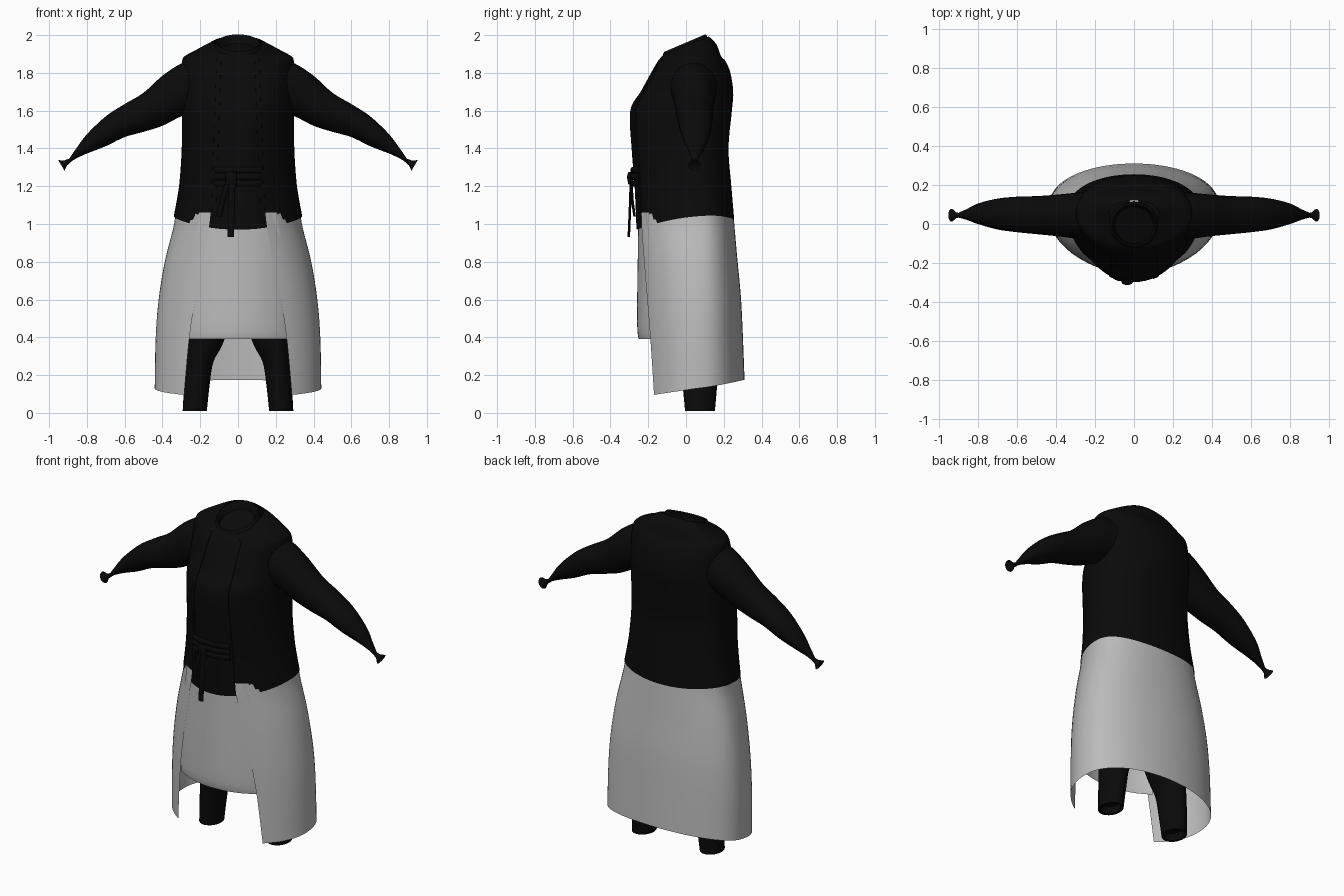
import bpy, bmesh, math
from mathutils import Vector

cube = bpy.data.objects.get("Cube")
if cube:
    bpy.data.objects.remove(cube)


def material(name, value):
    m = bpy.data.materials.new(name)
    m.use_nodes = True
    col = (value, value, value, 1)
    m.diffuse_color = col
    bsdf = next(n for n in m.node_tree.nodes if n.type == 'BSDF_PRINCIPLED')
    bsdf.inputs["Base Color"].default_value = col
    bsdf.inputs["Roughness"].default_value = 0.9
    return m


BLACK = material("black cloth", 0.003)
GREY = material("light grey cloth", 0.5)


def smooth_rows(rows, n=5):
    """Catmull-Rom interpolation between profile rows."""
    out = []
    for i in range(len(rows) - 1):
        p = [rows[max(0, min(len(rows) - 1, i + d))] for d in (-1, 0, 1, 2)]
        for s in range(n):
            t = s / n
            out.append([0.5 * (2 * b + (c - a) * t + (2*a - 5*b + 4*c - d) * t*t
                               + (3*b - a - 3*c + d) * t**3) for a, b, c, d in zip(*p)])
    return out + [list(rows[-1])]


def loft(name, rings, mat, closed=True, caps=()):
    """Skin a list of point rings; caps lists the ring indices to fill."""
    bm = bmesh.new()
    vs = [[bm.verts.new(p) for p in r] for r in rings]
    n = len(vs[0])
    for a, b in zip(vs, vs[1:]):
        for i in range(n if closed else n - 1):
            j = (i + 1) % n
            bm.faces.new((a[i], a[j], b[j], b[i]))
    for c in caps:
        bm.faces.new(vs[c])
    bmesh.ops.recalc_face_normals(bm, faces=bm.faces)
    me = bpy.data.meshes.new(name)
    bm.to_mesh(me)
    bm.free()
    me.materials.append(mat)
    ob = bpy.data.objects.new(name, me)
    bpy.context.collection.objects.link(ob)
    bpy.ops.object.select_all(action='DESELECT')
    ob.select_set(True)
    bpy.context.view_layer.objects.active = ob
    bpy.ops.object.shade_smooth_by_angle(angle=math.radians(40))
    return ob


def section(rx, yf, yb, cy, t, back=0.8):
    """Body cross-section: t = 0 is the front, squarer at the back."""
    c = math.cos(t)
    y = cy + (yf - cy) * c if c > 0 else cy + (yb - cy) * abs(c) ** back
    return rx * math.sin(t), y


def turn(n):
    return [2 * math.pi * i / n for i in range(n)]


# Torso: height, half width, front, back, tilt of the ring
torso = smooth_rows([
    (1.0, .34, -.262, .255, 0), (1.2, .312, -.272, .24, 0), (1.4, .298, -.288, .225, 0),
    (1.6, .297, -.295, .243, 0), (1.7, .297, -.24, .25, 0), (1.8, .297, -.185, .235, 0),
    (1.86, .296, -.15, .21, 0), (1.89, .28, -.125, .185, 0),
    (1.92, .2, -.12, .16, .2), (1.945, .125, -.12, .12, .4)])


def torso_ring(row):
    z, rx, yf, yb, k = row
    ring = []
    for t in turn(64):
        x, y = section(rx, yf, yb, .05, t)
        c = math.cos(t)
        hem = (.04 - .0275 * c - .0425 * c * c) * max(0, (1.2 - z) / .2)
        ring.append((x, y, z + k * y + hem))
    return ring


loft("torso", [torso_ring(r) for r in torso], BLACK)


def front_y(x, z):
    """Front surface of the torso at a given spot."""
    for a, b in zip(torso, torso[1:]):
        if a[0] <= z <= b[0]:
            f = (z - a[0]) / (b[0] - a[0])
            rx, yf = (a[i] + (b[i] - a[i]) * f for i in (1, 2))
            return .05 + (yf - .05) * math.sqrt(max(0, 1 - (x / rx) ** 2))
    return torso[0][2]


# Slanted collar band with a sunken neck opening
collar = [(.128, -.03), (.12, 0), (.112, .008), (.104, 0), (.098, -.035)]
loft("collar", [[(r * math.sin(t), -.006 - r * .96 * math.cos(t), 1.95 + dz - r * .41 * math.cos(t))
                 for t in turn(40)] for r, dz in collar], BLACK, caps=[-1])

# Outer skirt, open at the front: height, half width, front, back, opening half width
skirt = smooth_rows([
    (1.06, .33, -.268, .25, .145), (.98, .343, -.27, .257, .155), (.8, .388, -.262, .272, .19),
    (.6, .42, -.255, .29, .23), (.4, .436, -.248, .3, .26), (.13, .441, -.24, .31, .285)])
rings = []
for z, rx, yf, yb, gap in skirt:
    a = math.asin(gap / rx)
    ring = []
    for i in range(57):
        t = a + (2 * math.pi - 2 * a) * i / 56
        x, y = section(rx, yf, yb, .06, t)
        drop = .045 * math.cos(t) * min(1, (1.06 - z) / .9)
        ring.append((x, y, z - drop))
    rings.append(ring)
loft("outer_skirt", rings, GREY, closed=False)

# Front apron panel: height, half width, front
apron = smooth_rows([(1.06, .2, -.252), (.9, .23, -.254), (.65, .27, -.258),
                     (.45, .272, -.258), (.39, .27, -.25)])
loft("apron_panel", [[(w * u / 10, .05 + (yf - .05) * math.sqrt(1 - (w * u / 10 / .38) ** 2), z)
                      for u in range(-10, 11)] for z, w, yf in apron], GREY, closed=False)

# Sleeve: x, top, bottom, front, back.  Leg: height, inner, outer, front, back
sleeve = smooth_rows([
    (.24, 1.86, 1.58, -.085, .165), (.3, 1.85, 1.57, -.075, .16), (.4, 1.785, 1.52, -.062, .15),
    (.5, 1.695, 1.488, -.052, .143), (.6, 1.635, 1.46, -.042, .14), (.7, 1.57, 1.412, -.028, .13),
    (.8, 1.475, 1.373, .0, .105), (.86, 1.395, 1.345, .022, .075), (.9, 1.337, 1.318, .033, .058)])
leg = smooth_rows([
    (.01, .165, .293, -.005, .153), (.15, .15, .285, -.018, .165), (.27, .13, .278, -.03, .172),
    (.38, .075, .275, -.05, .18), (.6, .01, .268, -.08, .18), (1.0, .0, .26, -.1, .18)])
axis = Vector((.86, 0, -.51))
up = Vector((.51, 0, .86))
for side, s in (("left", 1), ("right", -1)):
    loft(side + "_sleeve", [[(s * x, (f + b) / 2 + (b - f) / 2 * math.cos(t),
                              (zt + zb) / 2 + (zt - zb) / 2 * math.sin(t)) for t in turn(28)]
                            for x, zt, zb, f, b in sleeve], BLACK, caps=[0, -1])
    # Flared cuff at the wrist
    cuff = []
    for d, r in ((-.055, .01), (-.025, .015), (0, .033), (-.008, .02)):
        ring = []
        for t in turn(20):
            p = Vector((.935, .045, 1.31)) + axis * d + up * r * math.sin(t)
            ring.append((s * p.x, p.y + r * math.cos(t), p.z))
        cuff.append(ring)
    loft(side + "_cuff", cuff, BLACK, caps=[0, -1])
    # Trouser leg with a recessed opening
    rows = [(.05, .185, .273, .02, .13), (.01, .18, .278, .012, .138)] + leg
    loft(side + "_trouser_leg", [[(s * ((a + b) / 2 + (b - a) / 2 * math.cos(t)),
                                   (f + k) / 2 + (k - f) / 2 * math.sin(t), z) for t in turn(28)]
                                 for z, a, b, f, k in rows], BLACK, caps=[0, -1])
    # Lapel edge running down the chest
    rings = []
    for i in range(31):
        z = 1.06 + .82 * i / 30
        x = .13 - .03 * i / 30
        rings.append([(s * (x + dx), front_y(x + dx, z) - dy, z)
                      for dx, dy in ((-.014, -.01), (-.012, .005), (.012, .005), (.014, -.01))])
    loft(side + "_lapel_edge", rings, BLACK, caps=[0, -1])

# Sash folds across the waist
for i, z in enumerate((1.215, 1.25, 1.285)):
    rings = []
    for u in range(-10, 11):
        x = u * .0125
        y = front_y(x, z)
        rings.append([(x, y - .004 + .012 * math.cos(t), z + .017 * math.sin(t)) for t in turn(10)])
    loft("sash_fold_%d" % (i + 1), rings, BLACK, caps=[0, -1])


def tie(name, points, w, d):
    """Flat hanging cord through x, y, z points."""
    loft(name, [[(x + w * math.cos(t), y + d * math.sin(t), z) for t in turn(10)]
                for x, y, z in smooth_rows(points, 3)], BLACK, caps=[0, -1])


# Knot and hanging ends
tie("sash_knot", [(-.035, -.29, 1.275), (-.035, -.297, 1.25), (-.035, -.29, 1.21)], .03, .016)
tie("long_tie_end", [(-.03, -.292, 1.23), (-.035, -.296, 1.1), (-.038, -.303, .93)], .017, .007)
tie("short_tie_end", [(-.05, -.288, 1.23), (-.08, -.284, 1.13), (-.1, -.272, 1.04)], .014, .007)
